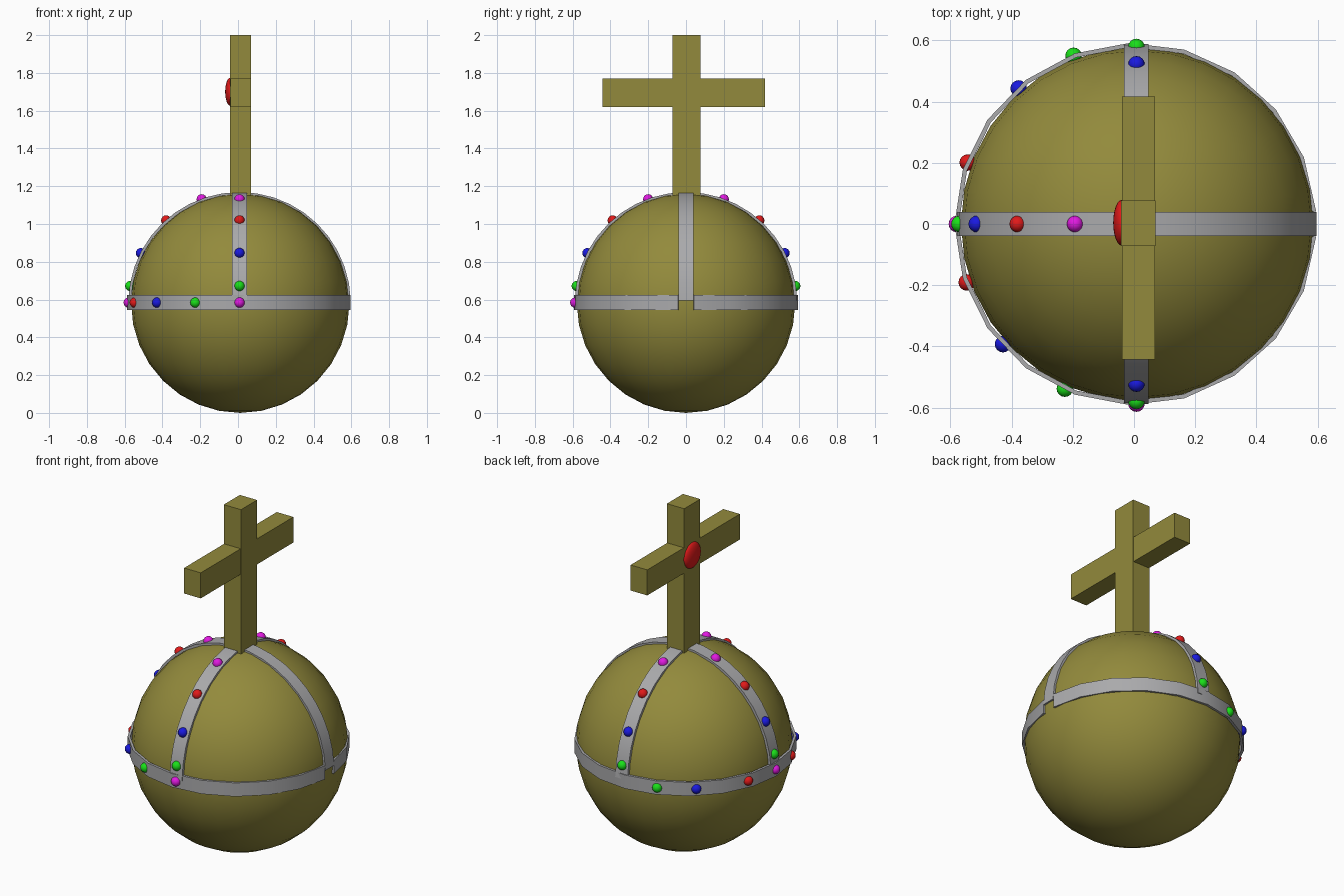
import bpy, bmesh, math
from mathutils import Vector, Matrix

cube = bpy.data.objects.get("Cube")
if cube:
    bpy.data.objects.remove(cube, do_unlink=True)


def material(name, colour):
    m = bpy.data.materials.new(name)
    m.use_nodes = True
    m.diffuse_color = (*colour, 1)
    bsdf = next(n for n in m.node_tree.nodes if n.type == 'BSDF_PRINCIPLED')
    bsdf.inputs["Base Color"].default_value = (*colour, 1)
    return m


gold = material("old_gold", (0.29, 0.255, 0.045))
silver = material("silver", (0.40, 0.40, 0.41))
red = material("red_gem", (0.75, 0.01, 0.01))
green = material("green_gem", (0.01, 0.75, 0.01))
blue = material("blue_gem", (0.01, 0.01, 0.75))
magenta = material("magenta_gem", (0.75, 0.01, 0.75))

CENTRE = Vector((0.008, 0, 0.58))


def finish(name, bm, mat, smooth=True):
    bmesh.ops.recalc_face_normals(bm, faces=bm.faces)
    mesh = bpy.data.meshes.new(name)
    bm.to_mesh(mesh)
    bm.free()
    mesh.materials.append(mat)
    ob = bpy.data.objects.new(name, mesh)
    bpy.context.collection.objects.link(ob)
    if smooth:
        bpy.ops.object.select_all(action='DESELECT')
        ob.select_set(True)
        bpy.context.view_layer.objects.active = ob
        bpy.ops.object.shade_smooth_by_angle(angle=math.radians(35))
    return ob


def ball(name, centre, radii, mat, segments=16):
    bm = bmesh.new()
    place = Matrix.Translation(centre) @ Matrix.Diagonal((*radii, 1))
    bmesh.ops.create_uvsphere(bm, u_segments=segments, v_segments=segments // 2,
                              radius=1, matrix=place)
    return finish(name, bm, mat)


def box(name, low, high, mat):
    low, high = Vector(low), Vector(high)
    bm = bmesh.new()
    place = Matrix.Translation((low + high) / 2) @ Matrix.Diagonal((*(high - low), 1))
    bmesh.ops.create_cube(bm, size=1, matrix=place)
    return finish(name, bm, mat, smooth=False)


def strap(name, centre, u, v, start, end, outer, inner, width, steps=20):
    """Rectangular section swept along an arc in the u-v plane."""
    u, v = Vector(u), Vector(v)
    side = u.cross(v) * width / 2
    bm = bmesh.new()
    rings = []
    for i in range(steps + 1):
        a = math.radians(start + (end - start) * i / steps)
        d = u * math.cos(a) + v * math.sin(a)
        rings.append([bm.verts.new(centre + d * r + side * s)
                      for r, s in ((outer, -1), (outer, 1), (inner, 1), (inner, -1))])
    for p, q in zip(rings, rings[1:]):
        for k in range(4):
            n = (k + 1) % 4
            bm.faces.new((p[k], p[n], q[n], q[k]))
    bm.faces.new(rings[0])
    bm.faces.new(rings[-1])
    return finish(name, bm, silver)


# Globe
X, Y, Z = Vector((1, 0, 0)), Vector((0, 1, 0)), Vector((0, 0, 1))
ball("globe", CENTRE + X * 0.004, (0.578, 0.578, 0.58), gold, 32)

# Straps: the belt has a small gap on its +x side
strap("belt", CENTRE - X * 0.003 + Z * 0.005, X, Y, 4, 356, 0.592, 0.578, 0.08)
strap("side_arch", CENTRE, X, Z, 1.5, 178.5, 0.589, 0.574, 0.08)
strap("front_back_arch", CENTRE, Y, Z, 1.5, 178.5, 0.589, 0.574, 0.08)

# Cross
box("cross_post", (-0.042, -0.072, 1.1), (0.07, 0.077, 2), gold)
box("cross_arm", (-0.04, -0.443, 1.62), (0.068, 0.417, 1.77), gold)
ball("cross_gem", (-0.04, 0.004, 1.7), (0.028, 0.075, 0.075), red, 24)

# Gems rising along three arches
GEM = (0.027,) * 3
for label, d in (("front", -Y), ("back", Y), ("side", -X)):
    for mat, angle in ((green, 9), (blue, 27), (red, 48.5), (magenta, 70)):
        a = math.radians(angle)
        spot = CENTRE + (d * math.cos(a) + Z * math.sin(a)) * 0.586
        ball(label + "_arch_" + mat.name, spot, GEM, mat)

# Gems around the belt
for mat, angle in ((green, 110.5), (blue, 131), (red, 160), (magenta, 180),
                   (red, 199), (blue, 222), (green, 246.5), (magenta, 270)):
    a = math.radians(angle)
    spot = CENTRE + (X * math.cos(a) + Y * math.sin(a)) * 0.587 + Z * 0.004
    ball("belt_" + mat.name, spot, GEM, mat)
